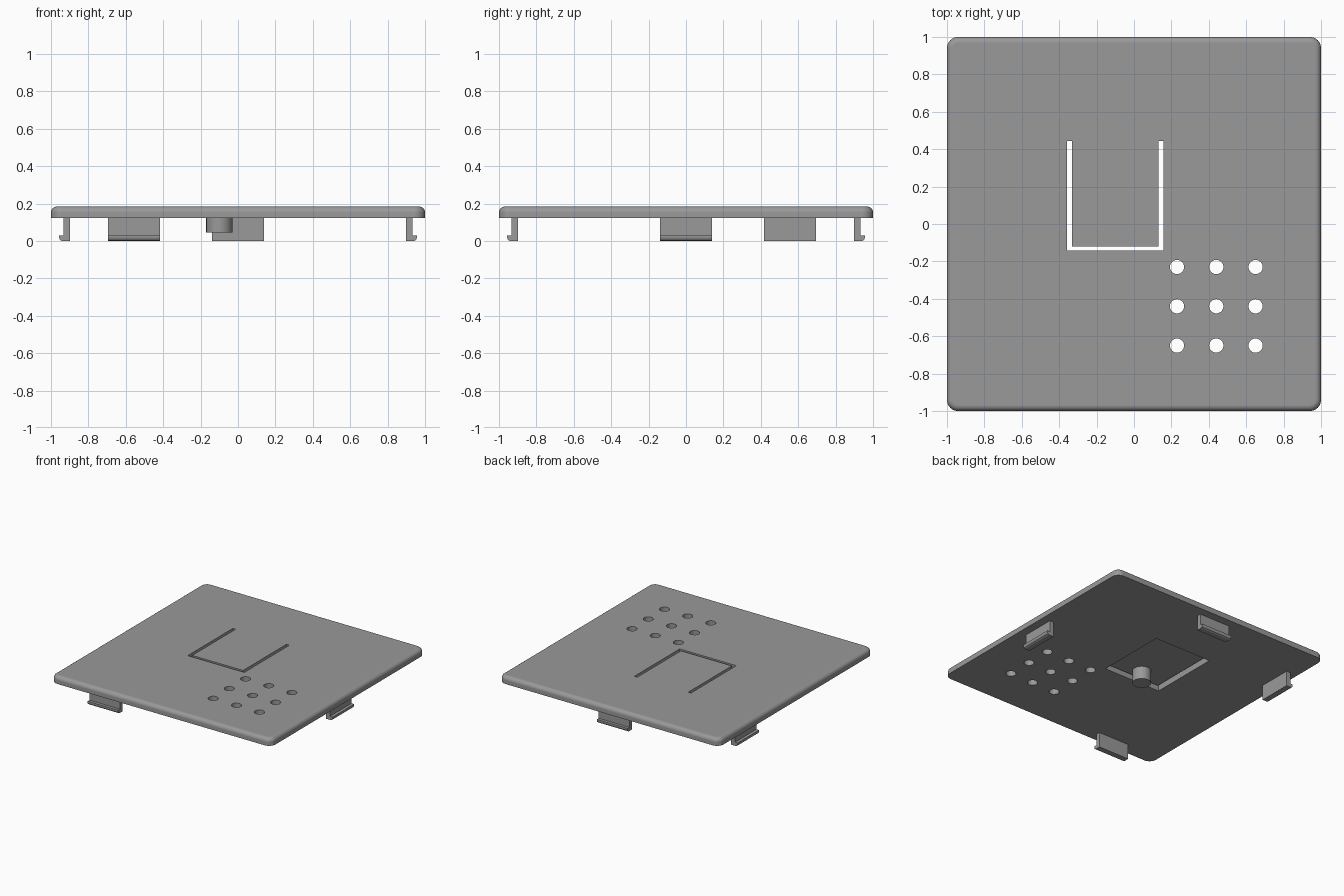
import bpy, bmesh, math
from mathutils import Matrix, Vector

if "Cube" in bpy.data.objects:
    bpy.data.objects.remove(bpy.data.objects["Cube"])

BOTTOM, TOP = 0.123, 0.184

grey = bpy.data.materials.new("mid grey")
grey.diffuse_color = (0.32, 0.32, 0.32, 1)
grey.use_nodes = True
grey.node_tree.nodes["Principled BSDF"].inputs["Base Color"].default_value = grey.diffuse_color


def add_box(bm, lo, hi):
    lo, hi = Vector(lo), Vector(hi)
    m = Matrix.Translation((lo + hi) / 2) @ Matrix.Diagonal((*(hi - lo), 1))
    return bmesh.ops.create_cube(bm, size=1, matrix=m)


def add_cylinder(bm, x, y, z0, z1, r, sides=32):
    bmesh.ops.create_cone(bm, cap_ends=True, segments=sides, radius1=r, radius2=r,
                          depth=z1 - z0, matrix=Matrix.Translation((x, y, (z0 + z1) / 2)))


def make_object(name, bm):
    bmesh.ops.recalc_face_normals(bm, faces=bm.faces[:])
    me = bpy.data.meshes.new(name)
    bm.to_mesh(me)
    bm.free()
    me.materials.append(grey)
    ob = bpy.data.objects.new(name, me)
    bpy.context.collection.objects.link(ob)
    return ob


def smooth(ob):
    bpy.ops.object.select_all(action='DESELECT')
    ob.select_set(True)
    bpy.context.view_layer.objects.active = ob
    bpy.ops.object.shade_smooth_by_angle(angle=math.radians(35))


# Cover plate: rounded corners, rounded upper rim, sharp lower rim
bm = bmesh.new()
add_box(bm, (-1, -1, BOTTOM), (1, 1, TOP))
upright = [e for e in bm.edges if abs(e.verts[0].co.z - e.verts[1].co.z) > 0.01]
bmesh.ops.bevel(bm, geom=upright, offset=0.06, segments=8, profile=0.5, affect='EDGES')
rim = [e for e in bm.edges if all(v.co.z > TOP - 1e-4 for v in e.verts)]
bmesh.ops.bevel(bm, geom=rim, offset=0.032, segments=6, profile=0.5, affect='EDGES')
plate = make_object("cover_plate", bm)

# Openings: window around the flap and a 3 x 3 grid of round holes
bm = bmesh.new()
add_box(bm, (-0.357, -0.142, 0), (0.157, 0.445, 0.4))
for x in (0.23, 0.44, 0.65):
    for y in (-0.23, -0.44, -0.65):
        add_cylinder(bm, x, y, 0, 0.4, 0.038)
cutter = make_object("opening_cutter", bm)
cutter.hide_render = True
mod = plate.modifiers.new("openings", 'BOOLEAN')
mod.operation = 'DIFFERENCE'
mod.solver = 'EXACT'
mod.object = cutter
bpy.context.view_layer.objects.active = plate
bpy.ops.object.modifier_apply(modifier=mod.name)
bpy.data.objects.remove(cutter)
smooth(plate)
weighted = plate.modifiers.new("even_shading", 'WEIGHTED_NORMAL')
weighted.keep_sharp = True

# Thin press flap, hinged at its back edge
bm = bmesh.new()
add_box(bm, (-0.332, -0.12, 0.15), (0.13, 0.445, TOP))
make_object("press_flap", bm)

# Round peg under the flap
bm = bmesh.new()
add_cylinder(bm, -0.10, -0.03, 0.045, 0.152, 0.07, 48)
smooth(make_object("flap_peg", bm))

# Snap clips: hooked profile (outward distance, height), extruded along the edge
PROFILE = [(0.898, 0), (0.942, 0), (0.952, 0.006), (0.957, 0.018), (0.957, 0.03),
           (0.933, 0.03), (0.933, BOTTOM + 0.002), (0.898, BOTTOM + 0.002)]


def make_clip(name, angle, along):
    bm = bmesh.new()
    face = bm.faces.new([bm.verts.new((d, along - 0.139, z)) for d, z in PROFILE])
    ext = bmesh.ops.extrude_face_region(bm, geom=[face])
    moved = [v for v in ext["geom"] if isinstance(v, bmesh.types.BMVert)]
    bmesh.ops.translate(bm, verts=moved, vec=(0, 0.278, 0))
    bm.transform(Matrix.Rotation(math.radians(angle), 4, 'Z'))
    make_object(name, bm)


make_clip("right_clip", 0, 0)
make_clip("back_clip", 90, 0)
make_clip("left_clip", 180, -0.557)
make_clip("front_clip", 270, -0.557)
